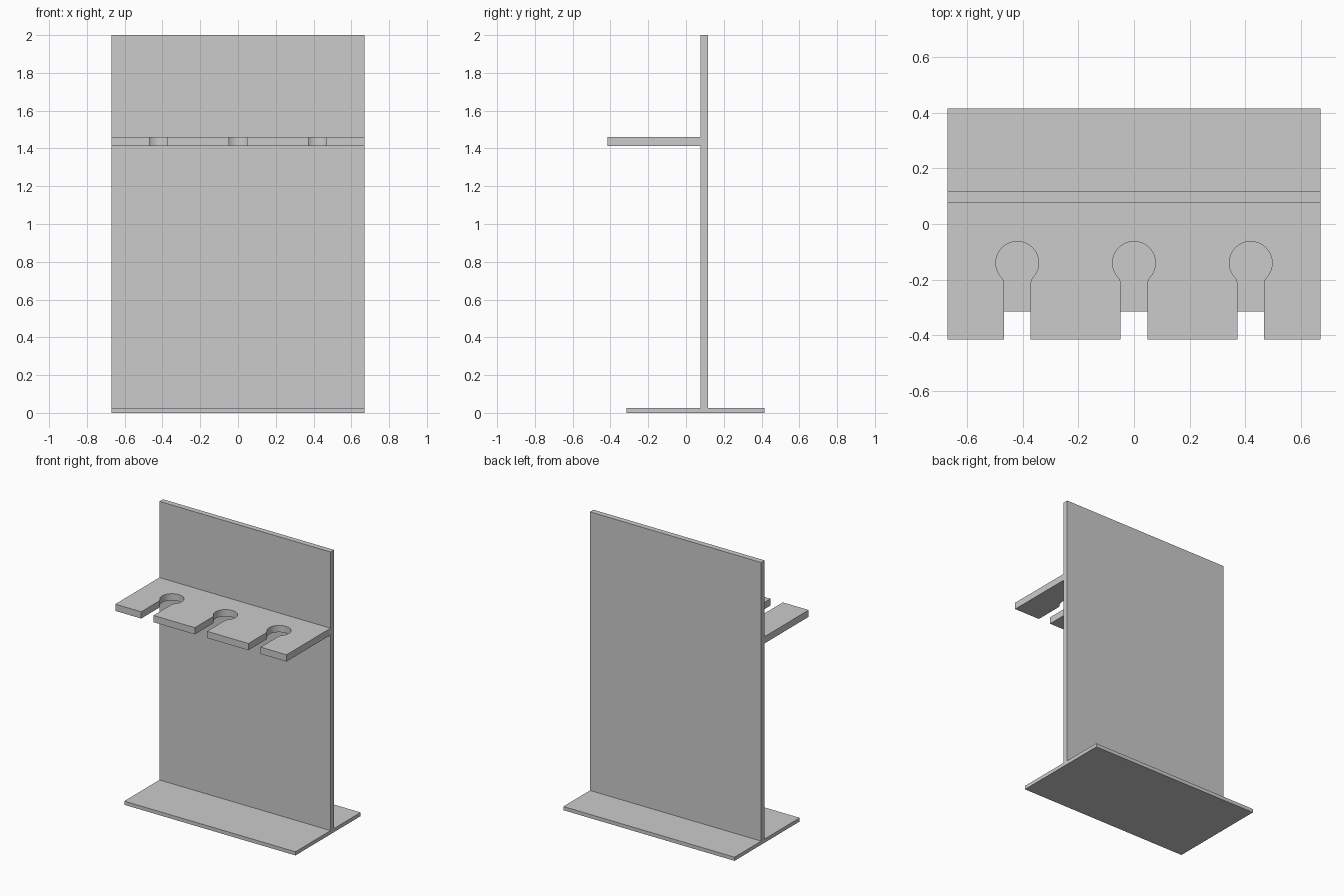
import bpy, bmesh
from math import sin, cos, pi, sqrt, atan2
from mathutils import Vector

if "Cube" in bpy.data.objects:
    bpy.data.objects.remove(bpy.data.objects["Cube"])

HALF_W = 0.671


def prism(name, outline, direction):
    """Extrude a closed planar outline into a solid."""
    bm = bmesh.new()
    face = bm.faces.new([bm.verts.new(p) for p in outline])
    ext = bmesh.ops.extrude_face_region(bm, geom=[face], use_keep_orig=True)
    moved = [g for g in ext["geom"] if isinstance(g, bmesh.types.BMVert)]
    bmesh.ops.translate(bm, verts=moved, vec=Vector(direction))
    bmesh.ops.recalc_face_normals(bm, faces=bm.faces)
    mesh = bpy.data.meshes.new(name)
    bm.to_mesh(mesh)
    bm.free()
    obj = bpy.data.objects.new(name, mesh)
    bpy.context.collection.objects.link(obj)
    return obj


# Base plate and upright panel: one inverted T section run across the width
F, B, T = -0.315, 0.415, 0.026      # base front, back, thickness
PF, PB = 0.078, 0.117               # panel front and back faces
section = [(F, 0), (B, 0), (B, T), (PB, T), (PB, 2), (PF, 2), (PF, T), (F, T)]
prism("base_and_back_panel", [(-HALF_W, y, z) for y, z in section], (2 * HALF_W, 0, 0))

# Shelf with keyhole slots open at the front
FRONT, Z0, Z1 = -0.415, 1.412, 1.46
R, NECK, FILLET, CY = 0.077, 0.048, 0.034, -0.14


def keyhole(cx):
    """Slot edge from left mouth, round the hole, to right mouth."""
    fx = NECK + FILLET
    fy = -sqrt((R + FILLET) ** 2 - fx ** 2)
    join = atan2(fy, fx)             # angle where round hole meets the fillet
    right = []
    for i in range(25):              # half of the round hole, top downwards
        a = pi / 2 + (join - pi / 2) * i / 24
        right.append((R * cos(a), R * sin(a)))
    for i in range(1, 9):            # blend into the straight neck
        a = join + pi - join * i / 8
        right.append((fx + FILLET * cos(a), fy + FILLET * sin(a)))
    right.append((NECK, FRONT - CY))
    left = [(-x, y) for x, y in reversed(right[1:])]
    return [(cx + x, CY + y) for x, y in left + right]


outline = [(-HALF_W, PF), (-HALF_W, FRONT)]
for cx in (-0.42, 0, 0.42):
    outline += keyhole(cx)
outline += [(HALF_W, FRONT), (HALF_W, PF)]
shelf = prism("slotted_shelf", [(x, y, Z0) for x, y in outline], (0, 0, Z1 - Z0))

# Smooth only the curved slot walls
bpy.context.view_layer.objects.active = shelf
shelf.select_set(True)
bpy.ops.object.shade_smooth_by_angle()
